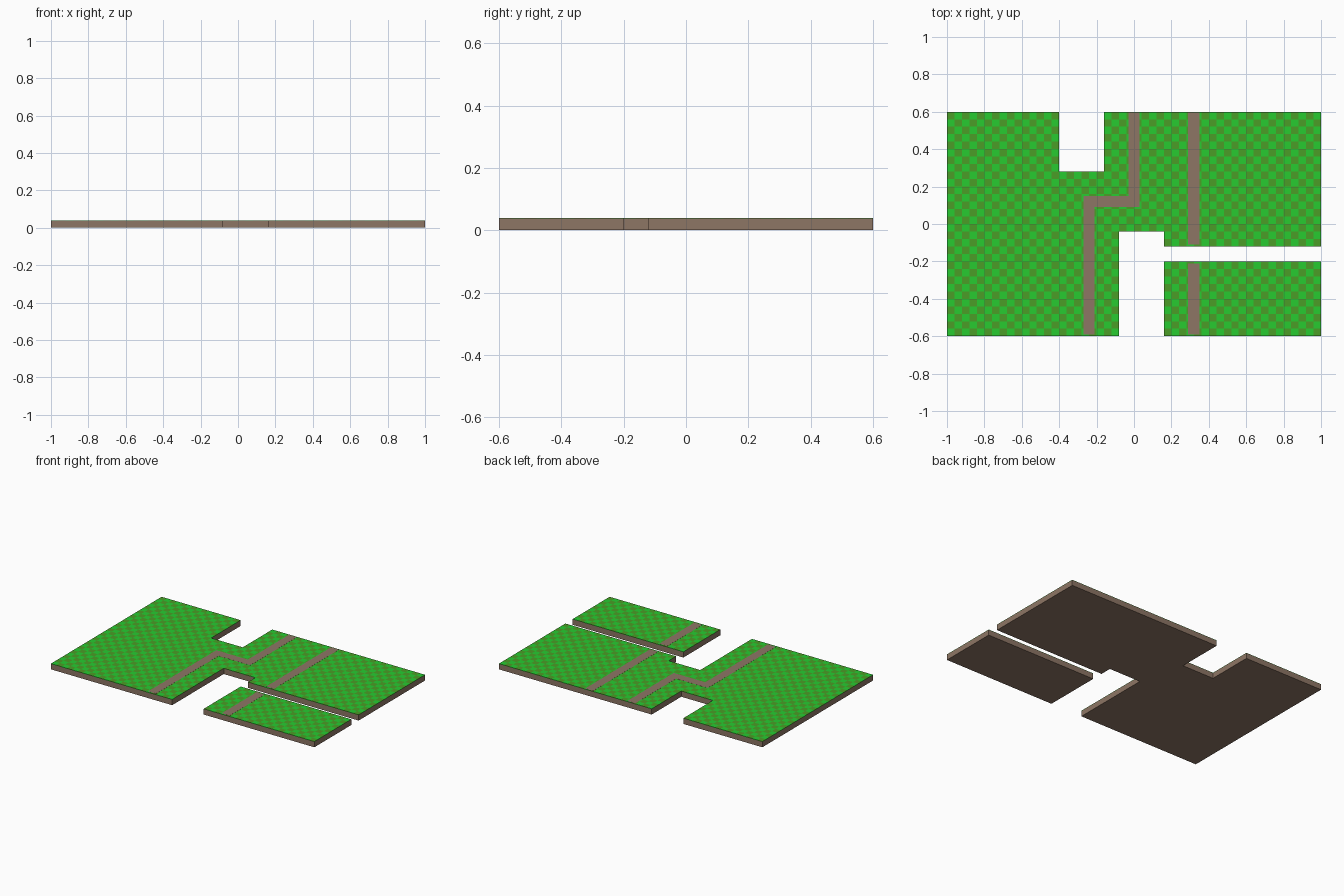
import bpy, bmesh

if "Cube" in bpy.data.objects:
    bpy.data.objects.remove(bpy.data.objects["Cube"])

CELL = 0.04
SOIL_TOP, GRASS_TOP, PATH_TOP = 0.037, 0.0395, 0.04


def material(name, rgb):
    m = bpy.data.materials.new(name)
    m.diffuse_color = (*rgb, 1)
    m.use_nodes = True
    m.node_tree.nodes["Principled BSDF"].inputs["Base Color"].default_value = m.diffuse_color
    return m


soil_mat = material("soil", (0.27, 0.18, 0.13))
light_mat = material("light_grass", (0.02, 0.60, 0.03))
dark_mat = material("dark_grass", (0.07, 0.34, 0.02))
path_mat = material("path", (0.27, 0.18, 0.13))


def finish(name, bm, mats):
    bmesh.ops.recalc_face_normals(bm, faces=bm.faces[:])
    me = bpy.data.meshes.new(name)
    bm.to_mesh(me)
    bm.free()
    for m in mats:
        me.materials.append(m)
    ob = bpy.data.objects.new(name, me)
    bpy.context.collection.objects.link(ob)
    return ob


def slab(name, outline, z0, z1, mat):
    bm = bmesh.new()
    face = bm.faces.new([bm.verts.new((x, y, z0)) for x, y in outline])
    ext = bmesh.ops.extrude_face_region(bm, geom=[face], use_keep_orig=True)
    verts = [g for g in ext["geom"] if isinstance(g, bmesh.types.BMVert)]
    bmesh.ops.translate(bm, verts=verts, vec=(0, 0, z1 - z0))
    return finish(name, bm, [mat])


# Soil: main block with its notches, and the separate corner block
main = [(-1, -.6), (-.08, -.6), (-.08, -.04), (.16, -.04), (.16, -.12), (1, -.12),
        (1, .6), (-.16, .6), (-.16, .28), (-.4, .28), (-.4, .6), (-1, .6)]
corner = [(.16, -.6), (1, -.6), (1, -.2), (.16, -.2)]
slab("main_soil", main, 0, SOIL_TOP, soil_mat)
slab("corner_soil", corner, 0, SOIL_TOP, soil_mat)

# Areas without ground: x0, x1, y0, y1
gaps = [(-.4, -.16, .28, .6), (-.08, .16, -.6, -.04), (.16, 1, -.2, -.12)]

# Checkered grass: thin sheet of square tiles with a small rim
bm = bmesh.new()
grid = {}


def corner_vert(i, j):
    if (i, j) not in grid:
        grid[i, j] = bm.verts.new((-1 + i * CELL, -.6 + j * CELL, GRASS_TOP))
    return grid[i, j]


for i in range(50):
    for j in range(30):
        x, y = -1 + (i + .5) * CELL, -.6 + (j + .5) * CELL
        if any(a < x < b and c < y < d for a, b, c, d in gaps):
            continue
        f = bm.faces.new([corner_vert(i + a, j + b) for a, b in ((0, 0), (1, 0), (1, 1), (0, 1))])
        f.material_index = (i + j) % 2
rim = bmesh.ops.extrude_edge_only(bm, edges=[e for e in bm.edges if e.is_boundary])
for v in rim["geom"]:
    if isinstance(v, bmesh.types.BMVert):
        v.co.z = SOIL_TOP
finish("checkered_grass", bm, [light_mat, dark_mat])

# Paths: one stepped, one straight and broken by the channel
stepped = [(-.27, -.59), (-.21, -.59), (-.21, .09), (.03, .09), (.03, .595),
           (-.03, .595), (-.03, .15), (-.27, .15)]
slab("stepped_path", stepped, SOIL_TOP, PATH_TOP, path_mat)
for name, y0, y1 in (("back_path", -.11, .595), ("front_path", -.59, -.21)):
    slab(name, [(.29, y0), (.35, y0), (.35, y1), (.29, y1)], SOIL_TOP, PATH_TOP, path_mat)
